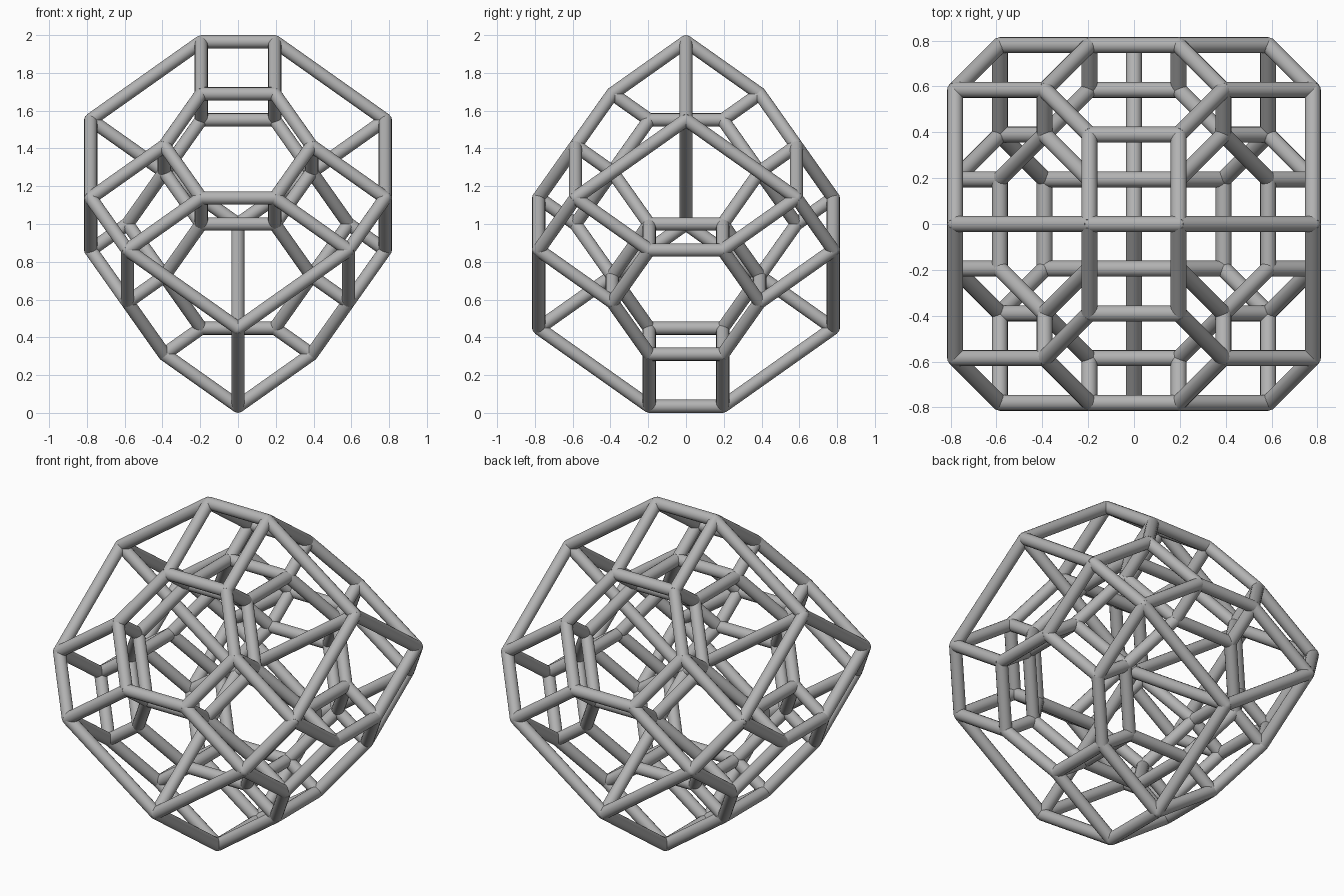
import bpy
import bmesh
import math
from mathutils import Vector

if "Cube" in bpy.data.objects:
    bpy.data.objects.remove(bpy.data.objects["Cube"], do_unlink=True)

RADIUS = 0.035
UNIT = (1 - RADIUS) / 7      # lattice step
SIDES = 16

grey = bpy.data.materials.new("grey")
grey.use_nodes = True
grey.diffuse_color = (0.45, 0.45, 0.45, 1)
grey.node_tree.nodes["Principled BSDF"].inputs["Base Color"].default_value = (0.45, 0.45, 0.45, 1)


def corners(a, b, c, parity):
    """All orders and signs of (a, b, c) whose product has the given sign (0 = any)."""
    found = set()
    orders = [(a, b, c), (b, c, a), (c, a, b), (a, c, b), (c, b, a), (b, a, c)]
    for p in orders:
        for sx in (-1, 1):
            for sy in (-1, 1):
                for sz in (-1, 1):
                    if parity == 0 or sx * sy * sz == parity:
                        found.add((p[0] * sx, p[1] * sy, p[2] * sz))
    return sorted(found)


def links(first, second, squared):
    """Pairs of corners that lie the given squared distance apart."""
    pairs = set()
    for p in first:
        for q in second:
            if sum((i - j) ** 2 for i, j in zip(p, q)) == squared:
                pairs.add((min(p, q), max(p, q)))
    return sorted(pairs)


def place(p):
    """Lattice point turned an eighth about z and lifted to the ground."""
    h = math.sqrt(0.5)
    return Vector(((p[0] + p[1]) * h, (p[0] - p[1]) * h, p[2])) * UNIT + Vector((0, 0, 1))


def build_struts(name, pairs):
    """Round bars along the pairs with a ball at every joint."""
    bm = bmesh.new()
    for p, q in pairs:
        a, b = place(p), place(q)
        d = b - a
        mat = d.to_track_quat('Z', 'Y').to_matrix().to_4x4()
        mat.translation = (a + b) / 2
        bmesh.ops.create_cone(bm, cap_ends=True, segments=SIDES, radius1=RADIUS,
                              radius2=RADIUS, depth=d.length, matrix=mat)
    for p in sorted({p for pair in pairs for p in pair}):
        made = bmesh.ops.create_icosphere(bm, subdivisions=2, radius=RADIUS)
        bmesh.ops.translate(bm, verts=made["verts"], vec=place(p))
    mesh = bpy.data.meshes.new(name)
    bm.to_mesh(mesh)
    bm.free()
    mesh.materials.append(grey)
    obj = bpy.data.objects.new(name, mesh)
    bpy.context.collection.objects.link(obj)
    bpy.ops.object.select_all(action='DESELECT')
    obj.select_set(True)
    bpy.context.view_layer.objects.active = obj
    bpy.ops.object.shade_smooth_by_angle(angle=math.radians(40))


ridge = corners(1, 1, 7, 1)       # ends of the six short ridges
hexagon = corners(1, 3, 5, -1)    # four outer hexagons
apex = corners(4, 4, 4, 1)        # four far tips
cage = corners(0, 2, 4, 0)        # inner truncated octahedron
centre = [(0, 0, 0)]

build_struts("outer_hexagons", links(hexagon, hexagon, 8))
build_struts("outer_ridges", links(ridge, ridge, 8))
build_struts("outer_braces", links(ridge, hexagon, 12))
build_struts("apex_struts", links(ridge, apex, 27))
build_struts("inner_cage", links(cage, cage, 8))
build_struts("cage_links", links(cage, hexagon, 3))
build_struts("centre_spokes", links(centre, apex, 48))
